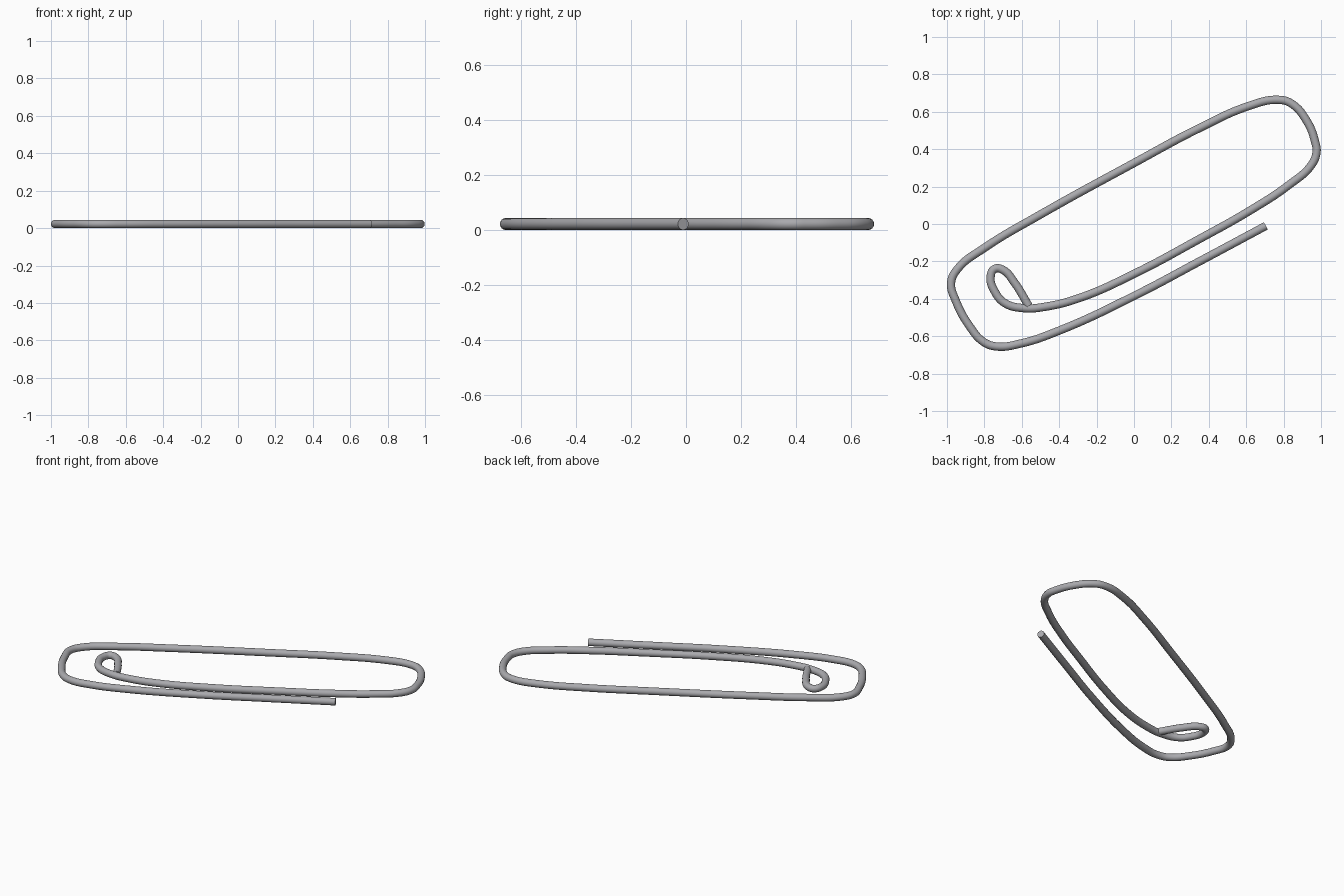
import bpy

cube = bpy.data.objects.get("Cube")
if cube:
    bpy.data.objects.remove(cube, do_unlink=True)

WIRE_RADIUS = 0.022

# Brushed steel material
steel = bpy.data.materials.new("steel grey")
steel.use_nodes = True
steel_colour = (0.40, 0.40, 0.42, 1)
steel.diffuse_color = steel_colour
steel.node_tree.nodes["Principled BSDF"].inputs["Base Color"].default_value = steel_colour

# Centre line of the bent wire, from the free outer end to the inner hook
outer_leg = [(.705, -.01), (.35, -.2), (0, -.385), (-.4, -.57), (-.61, -.64)]
left_bend = [(-.735, -.655), (-.805, -.63), (-.88, -.545), (-.953, -.41),
             (-.978, -.315), (-.943, -.24)]
long_leg = [(-.8, -.128), (-.505, .048), (0, .326), (.35, .513), (.617, .632)]
right_bend = [(.767, .664), (.84, .645), (.927, .545), (.968, .44),
              (.976, .385), (.948, .315)]
inner_leg = [(.83, .21), (.617, .07), (.35, -.08), (0, -.267), (-.29, -.395),
             (-.478, -.443)]
hook = [(-.59, -.45), (-.692, -.422), (-.745, -.36), (-.767, -.289),
        (-.745, -.24), (-.7, -.246), (-.638, -.315), (-.563, -.438)]
path = outer_leg + left_bend + long_leg + right_bend + inner_leg + hook

# Round wire swept along the smooth path
curve = bpy.data.curves.new("wire_clip", "CURVE")
curve.dimensions = "3D"
curve.bevel_depth = WIRE_RADIUS
curve.bevel_resolution = 6
curve.resolution_u = 8
curve.use_fill_caps = True
spline = curve.splines.new("BEZIER")
spline.bezier_points.add(len(path) - 1)
for point, (x, y) in zip(spline.bezier_points, path):
    point.co = (x, y, WIRE_RADIUS)
    point.handle_left_type = point.handle_right_type = "AUTO"
curve.materials.append(steel)

clip = bpy.data.objects.new("wire_clip", curve)
bpy.context.collection.objects.link(clip)

# Turn the sweep into a smooth shaded mesh with crisp cut ends
bpy.ops.object.select_all(action="DESELECT")
clip.select_set(True)
bpy.context.view_layer.objects.active = clip
bpy.context.view_layer.update()
bpy.ops.object.convert(target="MESH")
bpy.ops.object.shade_smooth_by_angle()
